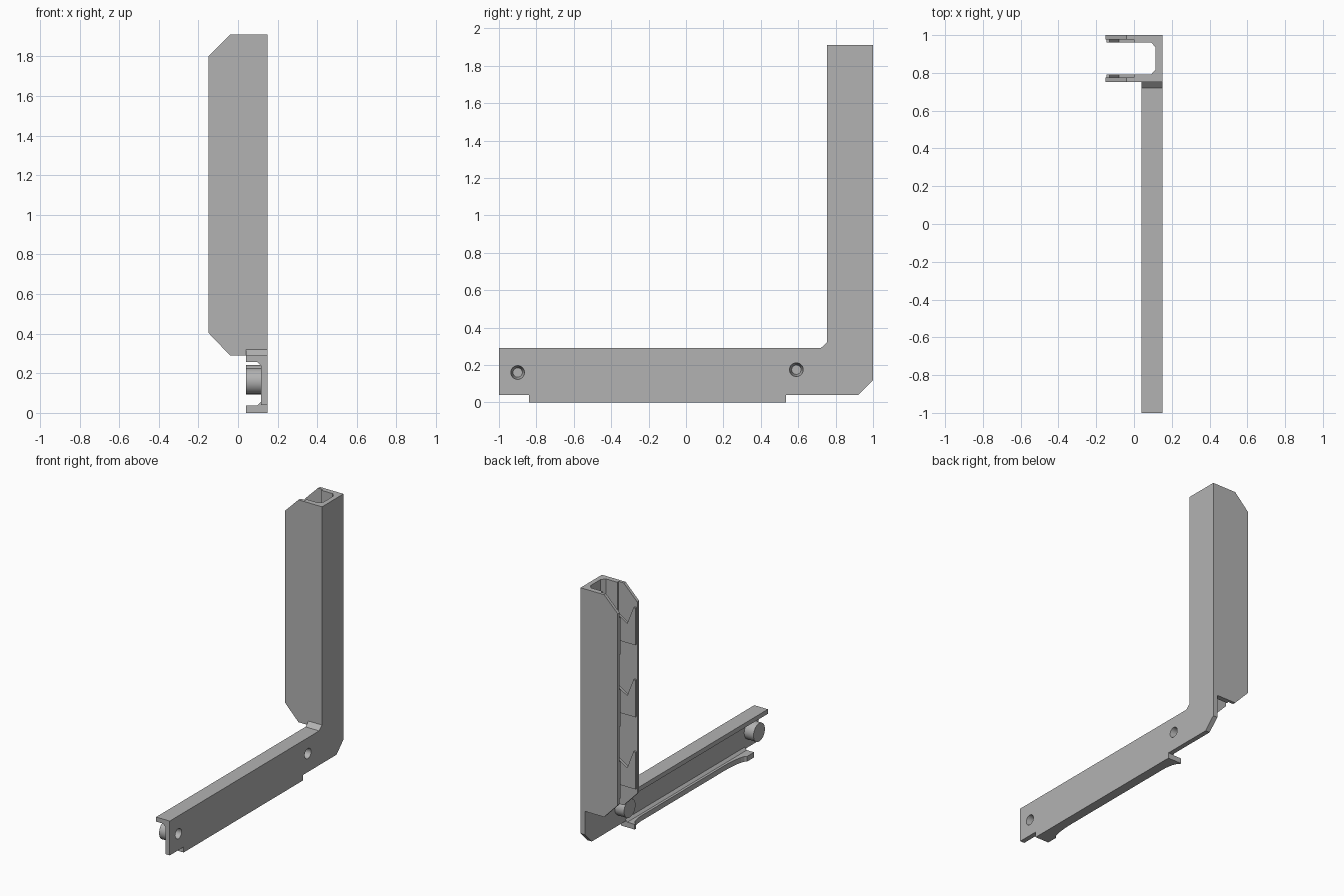
import bpy, bmesh, math
from mathutils import Matrix, Vector

old = bpy.data.objects.get("Cube")
if old:
    bpy.data.objects.remove(old, do_unlink=True)

GREY = (0.45, 0.45, 0.45, 1.0)
mat = bpy.data.materials.new("plain grey")
mat.use_nodes = True
mat.diffuse_color = GREY
mat.node_tree.nodes["Principled BSDF"].inputs["Base Color"].default_value = GREY


def finish(name, bm):
    bmesh.ops.recalc_face_normals(bm, faces=bm.faces)
    mesh = bpy.data.meshes.new(name)
    bm.to_mesh(mesh)
    bm.free()
    mesh.materials.append(mat)
    ob = bpy.data.objects.new(name, mesh)
    bpy.context.collection.objects.link(ob)
    return ob


def prism(name, axis, pts, lo, hi):
    """Extrude a flat outline along one axis; points use the other two axes in order."""
    def place(p, d):
        c = list(p)
        c.insert("xyz".index(axis), d)
        return c
    bm = bmesh.new()
    face = bm.faces.new([bm.verts.new(place(p, lo)) for p in pts])
    out = bmesh.ops.extrude_face_region(bm, geom=[face])
    step = Vector(place((0, 0), hi - lo))
    bmesh.ops.translate(bm, vec=step, verts=[v for v in out["geom"] if isinstance(v, bmesh.types.BMVert)])
    return finish(name, bm)


def cylinder(name, y, z, r_in, r_out, lo, hi):
    """Round part along x, r_in at lo and r_out at hi."""
    bm = bmesh.new()
    bmesh.ops.create_cone(bm, cap_ends=True, segments=32, radius1=r_in, radius2=r_out, depth=hi - lo,
                          matrix=Matrix.Translation(((lo + hi) / 2, y, z)) @ Matrix.Rotation(math.pi / 2, 4, 'Y'))
    return finish(name, bm)


def cut(ob, cutter):
    mod = ob.modifiers.new("hole", 'BOOLEAN')
    mod.object = cutter
    mod.solver = 'EXACT'
    cutter.hide_render = True
    cutter.hide_viewport = True
    cutter.display_type = 'WIRE'


OUT, WEB, LIP = 0.15, 0.115, 0.04     # outer face, inner web face, flange edge
TOP, FOOT = 1.91, 0.29                # column top, foot top
FRONT, BACK = 0.753, 1.0              # column depth

# L-shaped main plate
plate = prism("main_plate", "x", [
    (-1, 0.04), (-0.84, 0.04), (-0.84, 0), (0.535, 0), (0.535, 0.04), (0.92, 0.04), (BACK, 0.12),
    (BACK, TOP), (FRONT, TOP), (FRONT, 0.32), (0.72, FOOT), (-1, FOOT)], WEB, OUT)

# Foot top flange with its sloped rear end
prism("foot_top_flange", "x", [
    (-1, 0.257), (FRONT + 0.02, 0.257), (FRONT + 0.02, 0.32), (FRONT, 0.32), (0.72, FOOT), (-1, FOOT)],
    LIP, WEB)
prism("foot_top_fillet", "y", [(WEB, 0.257), (WEB, 0.238), (0.096, 0.257)], -1, FRONT)


# Foot bottom flange, narrow in the middle with curved ends
def curve(y, length):
    steps = [i * math.pi / 16 for i in range(9)]
    return [(LIP + 0.04 * math.sin(t), y + length * math.cos(t)) for t in steps]


prism("foot_bottom_flange", "z",
      [(WEB, -0.84), (LIP, -0.84)] + curve(-0.55, -0.21) + curve(0.39, 0.13)[::-1]
      + [(LIP, 0.535), (WEB, 0.535)], 0, 0.038)
prism("foot_bottom_fillet", "y", [(WEB, 0.038), (WEB, 0.055), (0.098, 0.038)], -0.84, 0.535)

# Round bosses with tapered blind holes from the outside
for label, y, z in (("front", -0.9, 0.16), ("rear", 0.59, 0.175)):
    boss = cylinder(label + "_boss", y, z, 0.066, 0.066, LIP, WEB)
    hole = cylinder(label + "_hole_cutter", y, z, 0.025, 0.037, 0.08, OUT + 0.001)
    cut(plate, hole)
    cut(boss, hole)
    bpy.context.view_layer.objects.active = boss
    boss.select_set(True)
    bpy.ops.object.shade_smooth_by_angle()
    boss.select_set(False)

# Column side walls, hooked linings and corner fillets, mirrored front to back
wall = [(WEB, FOOT), (-0.04, FOOT), (-0.15, 0.405), (-0.15, 1.8), (-0.04, TOP), (WEB, TOP)]
for label, edge, s in (("front", FRONT, 1), ("back", BACK, -1)):
    def span(a, b):
        return sorted((edge + s * a, edge + s * b))
    prism(label + "_wall", "y", wall, *span(0, 0.022))
    prism(label + "_lining", "y", [(WEB, FOOT), (0, FOOT), (0, TOP), (WEB, TOP)], *span(0.022, 0.038))
    for i in range(3):
        z = 1.76 - 0.525 * i
        prism(f"{label}_hook_{i + 1}", "y", [
            (0, z - 0.27), (-0.145, z - 0.27), (-0.145, z), (-0.13, z), (-0.08, z - 0.13), (0, z - 0.08)],
            *span(0.022, 0.038))
    a, b = edge + s * 0.038, edge + s * 0.065
    prism(label + "_corner_fillet", "z", [(WEB, a), (WEB, b), (0.09, a)], FOOT, TOP)
